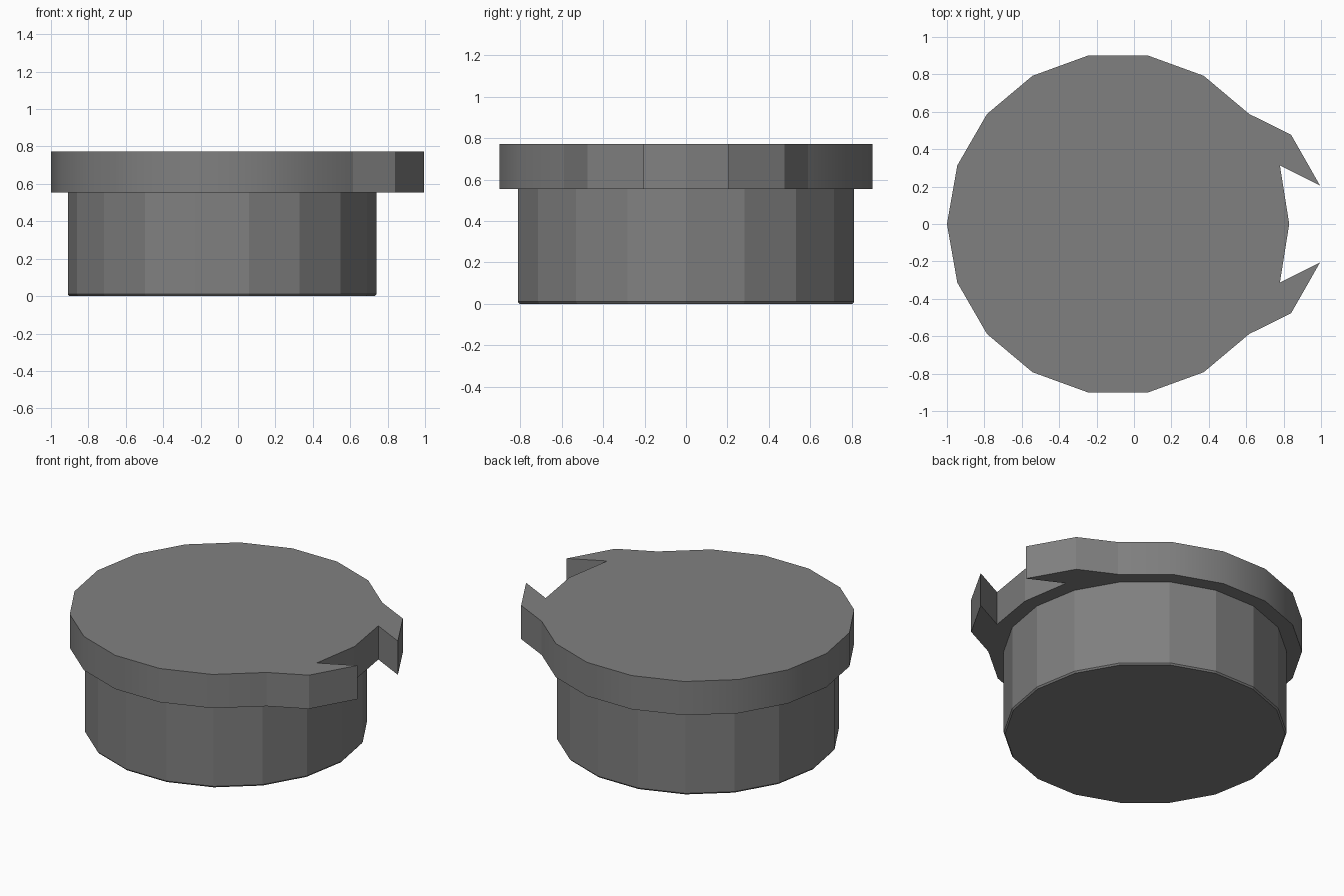
import bpy, bmesh, math

if "Cube" in bpy.data.objects:
    bpy.data.objects.remove(bpy.data.objects["Cube"])

CX = -0.085          # centre of the round parts
SIDES = 18

grey = bpy.data.materials.new("mid grey")
grey.diffuse_color = (0.216, 0.216, 0.216, 1)
grey.use_nodes = True
grey.node_tree.nodes["Principled BSDF"].inputs["Base Color"].default_value = grey.diffuse_color


def arc_point(radius, step):
    a = math.tau * step / SIDES
    return (CX + radius * math.cos(a), radius * math.sin(a))


def loft(name, rings, smooth_sides=()):
    """Join stacked (outline, z) rings into a closed solid."""
    bm = bmesh.new()
    loops = [[bm.verts.new((x, y, z)) for x, y in pts] for pts, z in rings]
    n = len(loops[0])
    for low, high in zip(loops, loops[1:]):
        for i in range(n):
            j = (i + 1) % n
            f = bm.faces.new((low[i], low[j], high[j], high[i]))
            f.smooth = i in smooth_sides
    bm.faces.new(loops[0][::-1])
    bm.faces.new(loops[-1])
    mesh = bpy.data.meshes.new(name)
    bm.to_mesh(mesh)
    bm.free()
    mesh.materials.append(grey)
    obj = bpy.data.objects.new(name, mesh)
    bpy.context.collection.objects.link(obj)
    return obj


# Round body with a tiny chamfer at the foot
wall = [arc_point(0.825, i) for i in range(SIDES)]
foot = [arc_point(0.817, i) for i in range(SIDES)]
loft("body", [(foot, 0), (wall, 0.01), (wall, 0.555)])

# Wider lid with two hooked lugs either side of the +x point
R = 0.915
upper_lug = [(0.78, 0.313), (0.995, 0.205), (0.84, 0.477)]
lower_lug = [(x, -y) for x, y in reversed(upper_lug)]
outline = ([arc_point(R, 0)] + upper_lug
           + [arc_point(R, i) for i in range(2, SIDES - 1)] + lower_lug)
# The round rim is smooth, the lugs are flat
rim = set(range(4, 4 + SIDES - 4))
loft("lid", [(outline, 0.555), (outline, 0.772)], rim)
